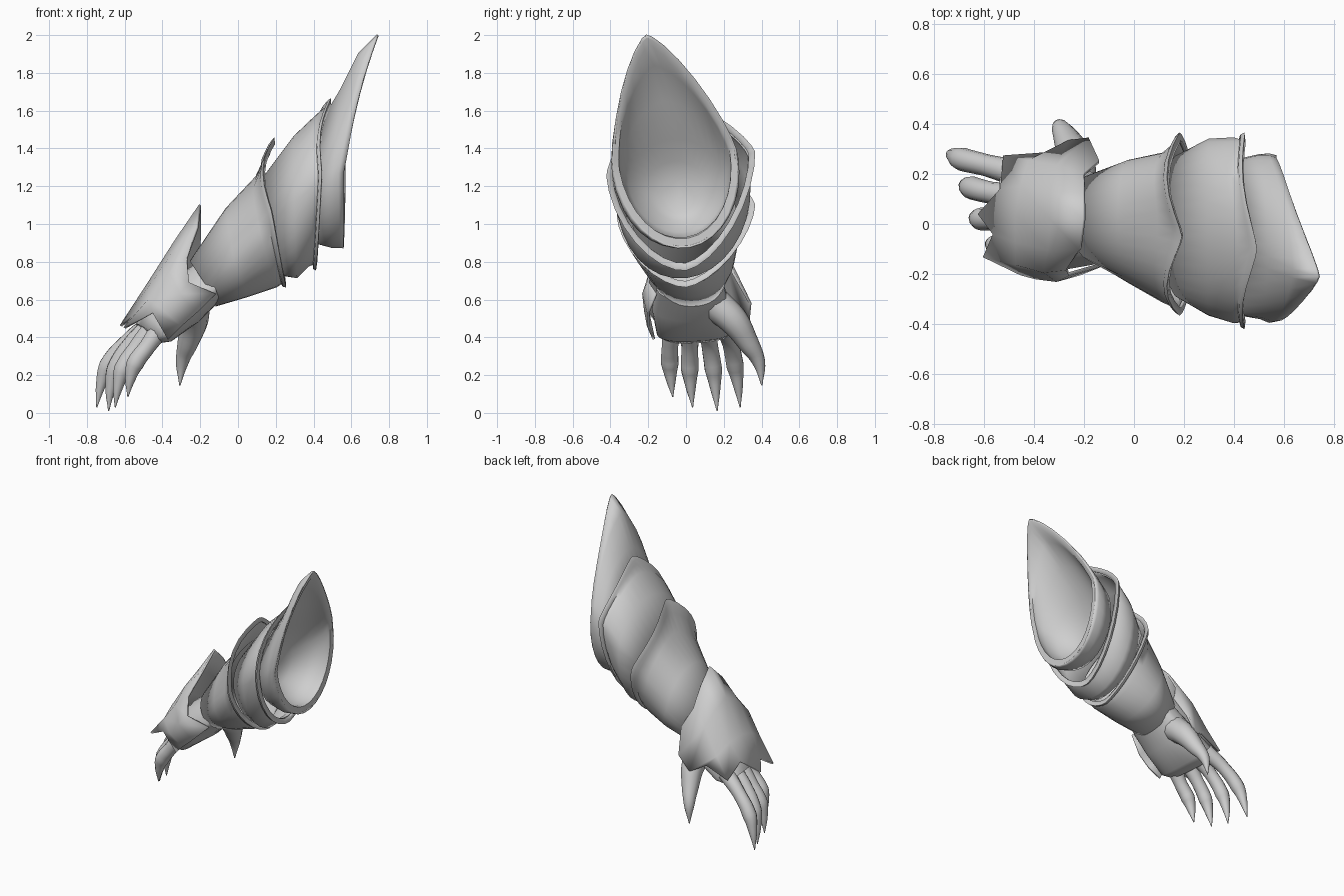
import bpy, bmesh
from math import sin, cos, radians
from mathutils import Vector as V

cube = bpy.data.objects.get("Cube")
if cube:
    bpy.data.objects.remove(cube)

steel = bpy.data.materials.new("plain grey")
steel.use_nodes = True
GREY = (0.62, 0.62, 0.62, 1)
steel.diffuse_color = GREY
steel.node_tree.nodes["Principled BSDF"].inputs["Base Color"].default_value = GREY


def ring(top, left, bottom, right, p=1.0, q=1.0, bow=0.0, n=32):
    """Oval through four points; p (upper) and q (lower) above 1 make it pointed."""
    top, left, bottom, right = map(V, (top, left, bottom, right))
    c = (left + right) / 2
    pts = []
    for k in range(n):
        a = radians(360) * (k / n - 0.5)
        co, si = cos(a), sin(a)
        e = p if co > 0 else q
        pt = c + abs(co) ** e * ((top if co > 0 else bottom) - c)
        pt += abs(si) ** e * ((left if si > 0 else right) - c)
        if co > 0:
            pt.x -= bow * sin(2 * a) ** 2
        pts.append(pt)
    return pts


def shrink(pts, f, shift=(0, 0, 0)):
    c = sum(pts, V()) / len(pts)
    return [c + (p - c) * f + V(shift) for p in pts]


def blend(a, b, t):
    return [p.lerp(q, t) for p, q in zip(a, b)]


def finish(ob, thickness=0):
    ob.data.materials.clear()
    ob.data.materials.append(steel)
    bpy.ops.object.select_all(action='DESELECT')
    ob.select_set(True)
    bpy.context.view_layer.objects.active = ob
    if thickness:
        mod = ob.modifiers.new("thickness", 'SOLIDIFY')
        mod.thickness = thickness
        mod.offset = 0
    bpy.ops.object.shade_smooth_by_angle(angle=radians(60))


def loft(name, rings, closed=True, start_cap=False, end_cap=False, thickness=0):
    bm = bmesh.new()
    rows = [[bm.verts.new(p) for p in r] for r in rings]
    n = len(rows[0])
    for a, b in zip(rows, rows[1:]):
        for k in range(n if closed else n - 1):
            j = (k + 1) % n
            bm.faces.new((a[k], a[j], b[j], b[k]))
    if start_cap:
        bm.faces.new(rows[0])
    if end_cap:
        bm.faces.new(rows[-1])
    bmesh.ops.recalc_face_normals(bm, faces=bm.faces)
    me = bpy.data.meshes.new(name)
    bm.to_mesh(me)
    bm.free()
    ob = bpy.data.objects.new(name, me)
    bpy.context.collection.objects.link(ob)
    finish(ob, thickness)


def finger(name, pts, radii):
    cu = bpy.data.curves.new(name, 'CURVE')
    cu.dimensions = '3D'
    cu.bevel_depth = 1
    cu.bevel_resolution = 4
    cu.resolution_u = 5
    cu.use_fill_caps = True
    sp = cu.splines.new('BEZIER')
    sp.bezier_points.add(len(pts) - 1)
    for b, p, r in zip(sp.bezier_points, pts, radii):
        b.co, b.radius = p, r
        b.handle_left_type = b.handle_right_type = 'AUTO'
    ob = bpy.data.objects.new(name, cu)
    bpy.context.collection.objects.link(ob)
    bpy.ops.object.select_all(action='DESELECT')
    ob.select_set(True)
    bpy.context.view_layer.objects.active = ob
    bpy.ops.object.convert(target='MESH')
    finish(bpy.context.view_layer.objects.active)


def sleeve(name, rings):
    """Shell whose open end swells into a rolled lip."""
    body, rim = rings[:-1], rings[-1]
    neck = shrink(blend(body[-1], rim, .7), .95)
    swell = shrink(blend(body[-1], rim, .84), .995)
    inner = shrink(rim, .93)
    loft(name, body + [neck, swell, rim, inner], thickness=0.014)


# Overlapping forearm sleeves, wrist to elbow
sleeve("lower_sleeve", [
    ring((-.25, .03, .8), (-.17, .19, .68), (-.12, .03, .57), (-.17, -.14, .68)),
    ring((-.06, .02, 1.08), (-.02, .25, .83), (.05, .02, .62), (-.02, -.23, .82)),
    ring((.1, 0, 1.25), (.12, .28, .98), (.2, 0, .67), (.12, -.31, .95), 1.1, 1.1, .02),
    ring((.19, -.05, 1.45), (.18, .36, 1.1), (.25, 0, .67), (.18, -.36, 1.04), 1.5, 1.25, .055),
])
sleeve("middle_sleeve", [
    ring((.12, 0, 1.22), (.18, .27, 1.06), (.25, 0, .73), (.18, -.29, 1.02)),
    ring((.3, -.04, 1.46), (.3, .335, 1.2), (.31, 0, .72), (.3, -.36, 1.12), 1.05),
    ring((.42, -.08, 1.57), (.4, .34, 1.32), (.37, 0, .78), (.4, -.39, 1.2), 1.15, 1.1, .02),
    ring((.49, -.1, 1.66), (.44, .36, 1.38), (.41, 0, .76), (.44, -.415, 1.25), 1.45, 1.2, .035),
])
cuff = [
    ring((.42, -.08, 1.5), (.42, .25, 1.25), (.42, 0, .9), (.42, -.36, 1.2)),
    ring((.54, -.13, 1.7), (.5, .27, 1.31), (.5, 0, .88), (.5, -.37, 1.22), 1.15),
    ring((.64, -.18, 1.9), (.54, .27, 1.36), (.54, .01, .88), (.53, -.385, 1.26), 1.35),
    ring((.74, -.21, 2.0), (.57, .26, 1.4), (.56, .02, .88), (.56, -.38, 1.28), 1.5, 1, .02),
]
loft("elbow_cuff", cuff, thickness=0.012)

# Thick-edged bowl lining that closes the inside of the cuff
floor = shrink(cuff[0], .3, (-.1, 0, -.06))
loft("cuff_lining", [cuff[3], shrink(cuff[3], .91, (-.005, 0, 0)), shrink(cuff[2], .89),
                     shrink(cuff[1], .88), shrink(cuff[0], .82),
                     blend(shrink(cuff[0], .75, (-.03, 0, 0)), floor, .5), floor], end_cap=True)

# Hand body
loft("palm", [
    ring((-.24, .03, .78), (-.14, .2, .67), (-.1, .03, .59), (-.12, -.155, .66)),
    ring((-.35, .04, .7), (-.25, .23, .55), (-.21, .04, .48), (-.26, -.18, .55)),
    ring((-.5, .05, .54), (-.42, .24, .44), (-.36, .05, .38), (-.38, -.155, .42), .8, .8),
    ring((-.53, .06, .47), (-.49, .22, .42), (-.44, .06, .37), (-.43, -.12, .4), .8, .8),
], start_cap=True, end_cap=True)

# Back-of-hand plate, from its raised peak to its toothed front edge
peak = [(-.12, -.16, .63), (-.26, -.2, .69), (-.27, -.18, .82), (-.215, -.1, .98),
        (-.2, .02, 1.1), (-.2, .12, 1), (-.2, .2, .87), (-.14, .25, .74)]
back = [(-.22, -.2, .53), (-.31, -.225, .63), (-.36, -.19, .74), (-.34, -.1, .85),
        (-.33, .02, .91), (-.33, .13, .87), (-.31, .23, .77), (-.18, .34, .58)]
knuckles = [(-.3, -.2, .46), (-.39, -.215, .54), (-.47, -.16, .6), (-.47, -.07, .66),
            (-.47, .04, .69), (-.45, .15, .67), (-.42, .25, .6), (-.26, .33, .48)]
teeth = [(-.37, -.17, .39), (-.45, -.2, .53), (-.6, -.13, .45), (-.56, -.04, .51),
         (-.62, .04, .46), (-.53, .14, .55), (-.52, .27, .46), (-.36, .28, .53)]
loft("hand_plate", [peak, back, knuckles, teeth], closed=False, thickness=0.014)

# Clawed fingers: knuckle, middle joint, claw root, tip
fingers = {
    "index": [(-.46, .2, .47), (-.59, .235, .37), (-.69, .26, .25), (-.725, .275, .15), (-.748, .287, .03)],
    "middle": [(-.46, .11, .46), (-.57, .125, .36), (-.65, .145, .23), (-.675, .155, .13), (-.685, .165, .01)],
    "ring": [(-.45, .02, .45), (-.54, .02, .34), (-.61, .02, .23), (-.635, .025, .14), (-.65, .035, .03)],
    "little": [(-.41, -.07, .45), (-.48, -.085, .35), (-.545, -.085, .26), (-.57, -.08, .18), (-.583, -.07, .085)],
}
for name, path in fingers.items():
    finger(name + "_finger", path, (.054, .044, .047, .028, .003))
finger("thumb", [(-.24, .15, .58), (-.235, .25, .49), (-.265, .33, .37),
                 (-.295, .385, .27), (-.308, .402, .145)],
       (.09, .078, .056, .035, .003))
